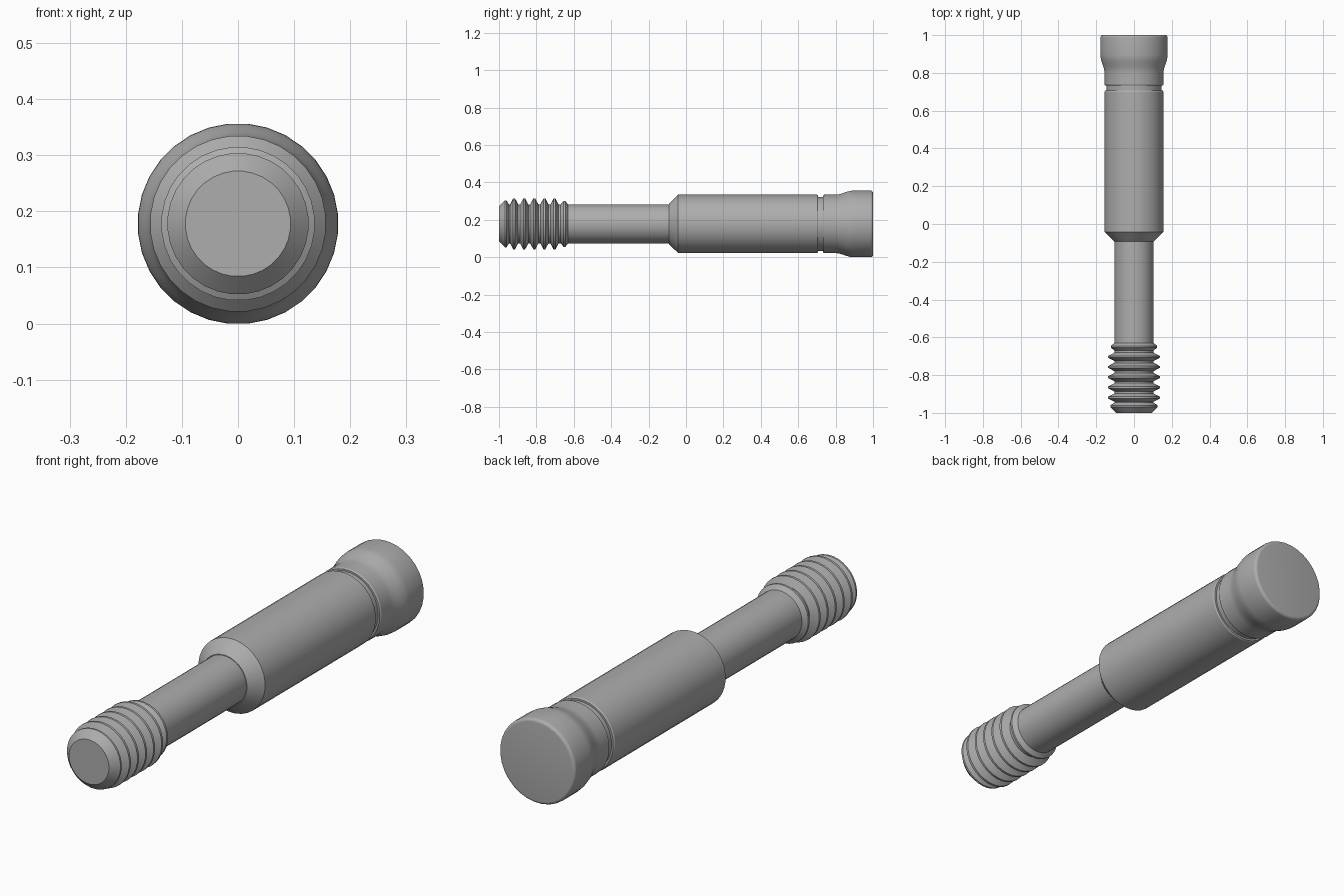
import bpy, bmesh, math

cube = bpy.data.objects.get("Cube")
if cube:
    bpy.data.objects.remove(cube, do_unlink=True)

SIDES = 32
AXIS_Z = 0.178

steel = bpy.data.materials.new("steel grey")
steel.use_nodes = True
GREY = (0.42, 0.42, 0.42, 1)
steel.diffuse_color = GREY
bsdf = next(n for n in steel.node_tree.nodes if n.type == "BSDF_PRINCIPLED")
bsdf.inputs["Base Color"].default_value = GREY


def lathe(name, profile, cap_front=False, cap_back=False):
    """Revolve (y, radius) points, listed front to back, around the long axis."""
    bm = bmesh.new()
    rings = []
    for y, r in profile:
        angles = [(i + 0.5) * math.tau / SIDES for i in range(SIDES)]
        rings.append([bm.verts.new((r * math.cos(a), y, r * math.sin(a))) for a in angles])
    for a, b in zip(rings, rings[1:]):
        for i in range(SIDES):
            j = (i + 1) % SIDES
            bm.faces.new((a[i], a[j], b[j], b[i]))
    if cap_front:
        bm.faces.new(rings[0][::-1])
    if cap_back:
        bm.faces.new(rings[-1])
    bmesh.ops.recalc_face_normals(bm, faces=bm.faces)
    # Open sleeves: make sure the side faces point outwards
    wall = bm.faces[0]
    c = wall.calc_center_median()
    if len(profile) == 2 and wall.normal.x * c.x + wall.normal.z * c.z < 0:
        bmesh.ops.reverse_faces(bm, faces=bm.faces)
    mesh = bpy.data.meshes.new(name)
    bm.to_mesh(mesh)
    bm.free()
    mesh.materials.append(steel)
    obj = bpy.data.objects.new(name, mesh)
    obj.location.z = AXIS_Z
    bpy.context.collection.objects.link(obj)
    return obj


SHANK, BODY, HEAD = 0.104, 0.157, 0.179

# Threaded end: chamfered tip, five full ridges and a fading last one
PITCH = 0.054
thread = [(-1, 0.094), (-0.968, 0.126), (-0.96, 0.126), (-0.946, SHANK)]
for k in range(5):
    y = -0.919 + k * PITCH
    thread += [(y - 0.022, SHANK), (y - 0.005, 0.137), (y + 0.005, 0.137), (y + 0.022, SHANK)]
thread += [(-0.671, SHANK), (-0.654, 0.123), (-0.645, 0.123), (-0.63, SHANK)]

# Body: chamfered shoulder, long barrel and the retaining groove
body = [(-0.092, SHANK), (-0.092, 0.107), (-0.042, BODY), (0.7, BODY), (0.706, 0.153),
        (0.706, 0.145), (0.733, 0.145)]

# Head: collar, soft flare, and a rounded rear rim
head = [(0.733, 0.145), (0.733, 0.153), (0.739, BODY), (0.8, BODY)]
STEPS = 8
for i in range(1, STEPS + 1):
    t = i / STEPS
    head.append((0.8 + 0.095 * t, BODY + (HEAD - BODY) * t * t * (3 - 2 * t)))
RIM = 0.013
for i in range(6):
    a = i / 5 * math.pi / 2
    head.append((1 - RIM + RIM * math.sin(a), HEAD - RIM + RIM * math.cos(a)))

parts = [
    lathe("threaded_end", thread, cap_front=True),
    lathe("shank", [(-0.63, SHANK), (-0.092, SHANK)]),
    lathe("body", body),
    lathe("head", head, cap_back=True),
]

bpy.ops.object.select_all(action="DESELECT")
for part in parts:
    part.select_set(True)
bpy.context.view_layer.objects.active = parts[0]
bpy.ops.object.shade_smooth_by_angle(angle=math.radians(30))
